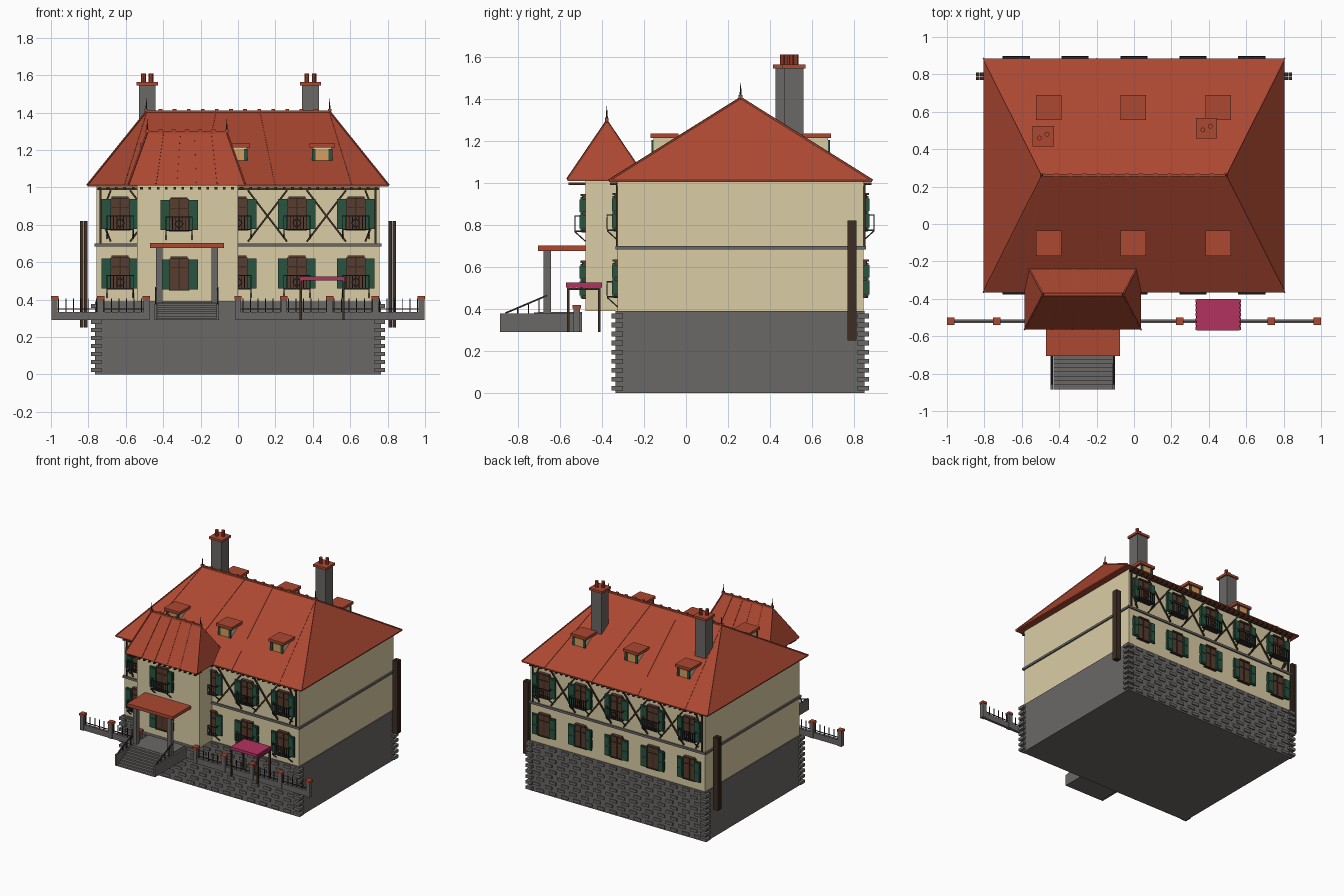
import bpy, bmesh
from mathutils import Vector, Matrix

cube = bpy.data.objects.get("Cube")
if cube:
    bpy.data.objects.remove(cube, do_unlink=True)


def material(name, rgb):
    m = bpy.data.materials.new(name)
    m.use_nodes = True
    lin = [((c / 255 + 0.055) / 1.055) ** 2.4 for c in rgb] + [1]
    m.diffuse_color = lin
    m.node_tree.nodes["Principled BSDF"].inputs["Base Color"].default_value = lin
    return m


RED = material("roof_red", (172, 72, 50))
CREAM = material("plaster_cream", (218, 205, 165))
GREY = material("stone_grey", (107, 104, 102))
GREEN = material("shutter_green", (40, 84, 64))
BROWN = material("window_brown", (88, 60, 46))
TIMBER = material("dark_timber", (62, 45, 34))
IRON = material("iron_dark", (45, 42, 42))
PINK = material("awning_pink", (178, 50, 96))
TAN = material("dormer_tan", (214, 158, 95))

parts = {}


def part(name, mat):
    """Mesh shared by all pieces of one named part."""
    if name not in parts:
        parts[name] = (bmesh.new(), mat)
    return parts[name][0]


def box(name, mat, x0, x1, y0, y1, z0, z1):
    size = (abs(x1 - x0), abs(y1 - y0), abs(z1 - z0), 1)
    centre = ((x0 + x1) / 2, (y0 + y1) / 2, (z0 + z1) / 2)
    bmesh.ops.create_cube(part(name, mat), size=1,
                          matrix=Matrix.Translation(centre) @ Matrix.Diagonal(size))


def bar(name, mat, a, b, w):
    """Square bar between two points."""
    a, b = Vector(a), Vector(b)
    d = b - a
    rot = d.to_track_quat('Z', 'Y').to_matrix().to_4x4()
    bmesh.ops.create_cube(part(name, mat), size=1,
                          matrix=Matrix.Translation((a + b) / 2) @ rot @ Matrix.Diagonal((w, w, d.length, 1)))


def cone(name, mat, x, y, z0, z1, r0, r1, n=8):
    bmesh.ops.create_cone(part(name, mat), cap_ends=True, segments=n, radius1=r0, radius2=r1,
                          depth=z1 - z0, matrix=Matrix.Translation((x, y, (z0 + z1) / 2)))


def hip_roof(name, x0, x1, y0, y1, z0, rx0, rx1, ry, rz, ribs):
    bm = part(name, RED)
    base = [(x0, y0), (x1, y0), (x1, y1), (x0, y1)]
    low = [bm.verts.new((x, y, z0 - 0.008)) for x, y in base]
    eave = [bm.verts.new((x, y, z0)) for x, y in base]
    l, r = bm.verts.new((rx0, ry, rz)), bm.verts.new((rx1, ry, rz))
    bm.faces.new(low[::-1])
    for i in range(4):
        j = (i + 1) % 4
        bm.faces.new((low[i], low[j], eave[j], eave[i]))
    for f in ((eave[0], eave[1], r, l), (eave[1], eave[2], r), (eave[2], eave[3], l, r), (eave[3], eave[0], l)):
        bm.faces.new(f)
    # standing seams, hip caps, ridge cap with crest bumps, finials
    for top, bottom in ribs:
        for y in (y0, y1):
            bar(name + "_seams", RED, (top, ry, rz), (bottom, y, z0), 0.006)
    for x, rx in ((x0, rx0), (x1, rx1)):
        for y in (y0, y1):
            bar(name + "_hips", RED, (rx, ry, rz), (x, y, z0), 0.008)
        cone(name + "_finials", IRON, rx, ry, rz - 0.01, rz + 0.07, 0.007, 0.001, 6)
    bar(name + "_ridge", RED, (rx0, ry, rz), (rx1, ry, rz), 0.014)
    n = round((rx1 - rx0) / 0.075)
    for i in range(n + 1):
        x = rx0 + (rx1 - rx0) * i / n
        box(name + "_ridge", RED, x - 0.01, x + 0.01, ry - 0.009, ry + 0.009, rz, rz + 0.014)


def rafters(x0, x1, wall, eave):
    n = round((x1 - x0) / 0.045)
    for i in range(n + 1):
        x = x0 + (x1 - x0) * i / n
        box("rafter_ends", TIMBER, x - 0.007, x + 0.007, wall, eave, 0.99, 1.002)


def balcony(x, y, s, z):
    """Small iron balcony with slanted brackets; s is the outward direction."""
    w, f = 0.07, y + s * 0.05
    box("balcony_floors", IRON, x - w, x + w, y, f, z, z + 0.006)
    for k in range(9):
        px = x - w + k * w / 4
        bar("balcony_rails", IRON, (px, f, z), (px, f, z + 0.075), 0.004)
    bar("balcony_rails", IRON, (x - w, f, z + 0.075), (x + w, f, z + 0.075), 0.006)
    for e in (-1, 1):
        px = x + e * w
        bar("balcony_rails", IRON, (px, y, z + 0.075), (px, f, z + 0.075), 0.006)
        bar("balcony_rails", IRON, (px, f, z), (px, y, z - 0.045), 0.006)
        bar("balcony_rails", IRON, (x + e * 0.022, f, z + 0.038), (x, f, z + 0.065), 0.005)
        bar("balcony_rails", IRON, (x + e * 0.022, f, z + 0.038), (x, f, z + 0.01), 0.005)


def window(x, y, s, z, rail):
    """Window with shutters, mullions and a cornice; z is its centre."""
    box("windows", BROWN, x - 0.052, x + 0.052, y, y + s * 0.012, z - 0.085, z + 0.08)
    box("window_bars", TIMBER, x - 0.004, x + 0.004, y, y + s * 0.016, z - 0.085, z + 0.08)
    box("window_bars", TIMBER, x - 0.052, x + 0.052, y, y + s * 0.016, z + 0.028, z + 0.034)
    box("window_cornices", BROWN, x - 0.045, x + 0.045, y, y + s * 0.025, z + 0.08, z + 0.09)
    box("window_sills", TIMBER, x - 0.055, x + 0.055, y, y + s * 0.02, z - 0.092, z - 0.085)
    for e in (-1, 1):
        box("shutters", GREEN, x + e * 0.05, x + e * 0.1, y + s * 0.012, y + s * 0.024, z - 0.085, z + 0.075)
        box("shutters", GREEN, x + e * 0.056, x + e * 0.094, y, y + s * 0.028, z - 0.075, z - 0.01)
        box("shutters", GREEN, x + e * 0.056, x + e * 0.094, y, y + s * 0.028, z + 0.005, z + 0.065)
    if rail:
        balcony(x, y, s, z - 0.09)


FRONT, BACK, BAY = -0.325, 0.845, -0.478

# Main masses
box("foundation", GREY, -0.765, 0.765, -0.335, 0.85, 0, 0.39)
box("house_walls", CREAM, -0.757, 0.757, FRONT, BACK, 0.39, 1.005)
box("front_bay", CREAM, -0.54, 0, BAY, FRONT, 0.39, 1.015)
box("floor_band", GREY, -0.768, 0.768, -0.336, 0.856, 0.683, 0.7)
hip_roof("main_roof", -0.805, 0.805, -0.366, 0.886, 1.013, -0.49, 0.49, 0.26, 1.405,
         [(-0.49, -0.61), (-0.12, -0.2), (0.12, 0.2), (0.49, 0.61)])
hip_roof("bay_roof", -0.585, 0.038, -0.565, -0.19, 1.018, -0.485, -0.06, -0.377, 1.295,
         [(-0.4, -0.44), (-0.31, -0.33), (-0.23, -0.22), (-0.14, -0.11)])
rafters(-0.74, 0.74, FRONT, -0.362)
rafters(-0.74, 0.74, BACK, 0.882)
rafters(-0.56, 0.015, BAY, -0.56)

# Stone courses on the foundation and corner quoins
for row in range(9):
    z = 0.012 + row * 0.043
    for s, y in ((-1, -0.335), (1, 0.85)):
        for i in range(14):
            x = -0.7 + i * 0.105 + (row % 2) * 0.035
            box("foundation_stones", GREY, x - 0.03, x + 0.03, y, y + s * 0.008, z, z + 0.022)
        for e in (-1, 1):
            box("corner_quoins", GREY, e * 0.73, e * 0.785, y - s * 0.035, y + s * 0.02, z, z + 0.022)

# Windows and half timbering on both long walls
for s, y in ((-1, FRONT), (1, BACK)):
    for i in range(-2, 3):
        x = i * 0.315
        if s > 0 or i != -1:
            window(x, y, s, 0.862, True)
            window(x, y, s, 0.545, s < 0)
    ty = y + s * 0.004
    for x in (-0.4725, -0.1575, 0.1575, 0.4725):
        for e in (-1, 1):
            bar("half_timbering", TIMBER, (x - e * 0.105, ty, 0.71), (x + e * 0.105, ty, 0.985), 0.01)
    for e in (-1, 1):
        bar("half_timbering", TIMBER, (e * 0.735, ty, 0.7), (e * 0.735, ty, 1), 0.01)
        bar("half_timbering", TIMBER, (e * 0.735, ty, 0.845), (e * 0.68, ty, 0.985), 0.01)
        bar("half_timbering", TIMBER, (e * 0.735, ty, 0.845), (e * 0.68, ty, 0.71), 0.01)
    box("half_timbering", TIMBER, -0.755, 0.755, y, y + s * 0.008, 0.985, 1)
window(-0.315, BAY, -1, 0.857, True)
window(-0.315, BAY, -1, 0.54, False)

# Dormers
for x in (-0.455, -0.003, 0.45):
    for s, y in ((-1, -0.155), (1, 0.675)):
        inner = y - s * 0.1
        box("dormers", CREAM, x - 0.05, x + 0.05, y, inner, 1.12, 1.213)
        box("dormer_caps", RED, x - 0.068, x + 0.068, y + s * 0.015, y - s * 0.12, 1.213, 1.234)
        box("dormer_windows", TAN, x - 0.035, x + 0.035, y, y + s * 0.006, 1.145, 1.205)
        for e in (-1, 1):
            box("dormer_shutters", GREEN, x + e * 0.035, x + e * 0.055, y, y + s * 0.01, 1.145, 1.205)

# Chimneys
for x, y in ((-0.485, 0.47), (0.388, 0.513)):
    box("chimneys", GREY, x - 0.045, x + 0.045, y - 0.045, y + 0.045, 1.1, 1.545)
    box("chimney_caps", RED, x - 0.057, x + 0.057, y - 0.055, y + 0.055, 1.545, 1.563)
    for e in (-1, 1):
        cone("chimney_pots", RED, x + e * 0.02, y + e * 0.01, 1.56, 1.61, 0.013, 0.013, 10)

# Side posts, each a cluster of square timbers
for e in (-1, 1):
    for dx in (-0.011, 0.011):
        for dy in (-0.011, 0.011):
            x, y = e * 0.825 + dx, 0.79 + dy
            box("side_posts", TIMBER, x - 0.01, x + 0.01, y - 0.01, y + 0.01, 0.25, 0.82)

# Porch, landing and stairs
box("porch_roof", RED, -0.47, -0.075, -0.705, BAY, 0.677, 0.702)
box("landing", GREY, -0.43, -0.115, -0.7, -0.495, 0.29, 0.385)
for i in range(8):
    box("stairs", GREY, -0.43, -0.115, -0.885 + i * 0.0231, -0.69, 0.29, 0.302 + i * 0.0115)
for x in (-0.44, -0.108):
    box("stair_cheeks", GREY, x - 0.007, x + 0.007, -0.885, -0.495, 0.29, 0.378)
    bar("stair_rails", IRON, (x, -0.86, 0.38), (x, -0.66, 0.465), 0.008)
    for y in (-0.8, -0.75, -0.7):
        bar("stair_rails", IRON, (x, y, 0.37), (x, y, 0.465 + (y + 0.66) * 0.425), 0.006)
for x in (-0.422, -0.125):
    box("porch_pillars", GREY, x - 0.017, x + 0.017, -0.677, -0.643, 0.38, 0.677)

# Fence with capped piers
FY = -0.52
for x0, x1 in ((-1, -0.475), (-0.015, 1)):
    box("fence_wall", GREY, x0 + 0.005, x1 - 0.005, FY - 0.01, FY + 0.01, 0.29, 0.335)
    n = round((x1 - x0) / 0.041)
    bar("fence_bars", IRON, (x0 + 0.02, FY, 0.35), (x1 - 0.02, FY, 0.35), 0.005)
    for i in range(1, n):
        x = x0 + (x1 - x0) * i / n
        bar("fence_bars", IRON, (x, FY, 0.33), (x, FY, 0.405), 0.005)
for i in (-4, -3, -2, 0, 1, 2, 3, 4):
    x = i * 0.245
    box("fence_piers", GREY, x - 0.016, x + 0.016, FY - 0.016, FY + 0.016, 0.29, 0.402)
    box("fence_caps", RED, x - 0.02, x + 0.02, FY - 0.02, FY + 0.02, 0.402, 0.42)

# Garden awning with a scalloped side trim
box("awning", PINK, 0.335, 0.565, -0.57, -0.4, 0.503, 0.525)
for e in (-1, 1):
    for k in range(7):
        x, y = 0.45 + e * 0.117, -0.558 + k * 0.0243
        box("awning_trim", PINK, x - 0.005, x + 0.005, y - 0.008, y + 0.008, 0.5, 0.52)
    for y in (-0.56, -0.412):
        box("awning_legs", TIMBER, 0.45 + e * 0.108, 0.45 + e * 0.12, y - 0.006, y + 0.006, 0.29, 0.505)
    bar("awning_legs", TIMBER, (0.45 + e * 0.114, -0.56, 0.495), (0.45 + e * 0.114, -0.412, 0.495), 0.01)

# Turn every collected part into an object
for name, (bm, mat) in parts.items():
    bmesh.ops.recalc_face_normals(bm, faces=bm.faces)
    mesh = bpy.data.meshes.new(name)
    bm.to_mesh(mesh)
    bm.free()
    mesh.materials.append(mat)
    bpy.context.scene.collection.objects.link(bpy.data.objects.new(name, mesh))
